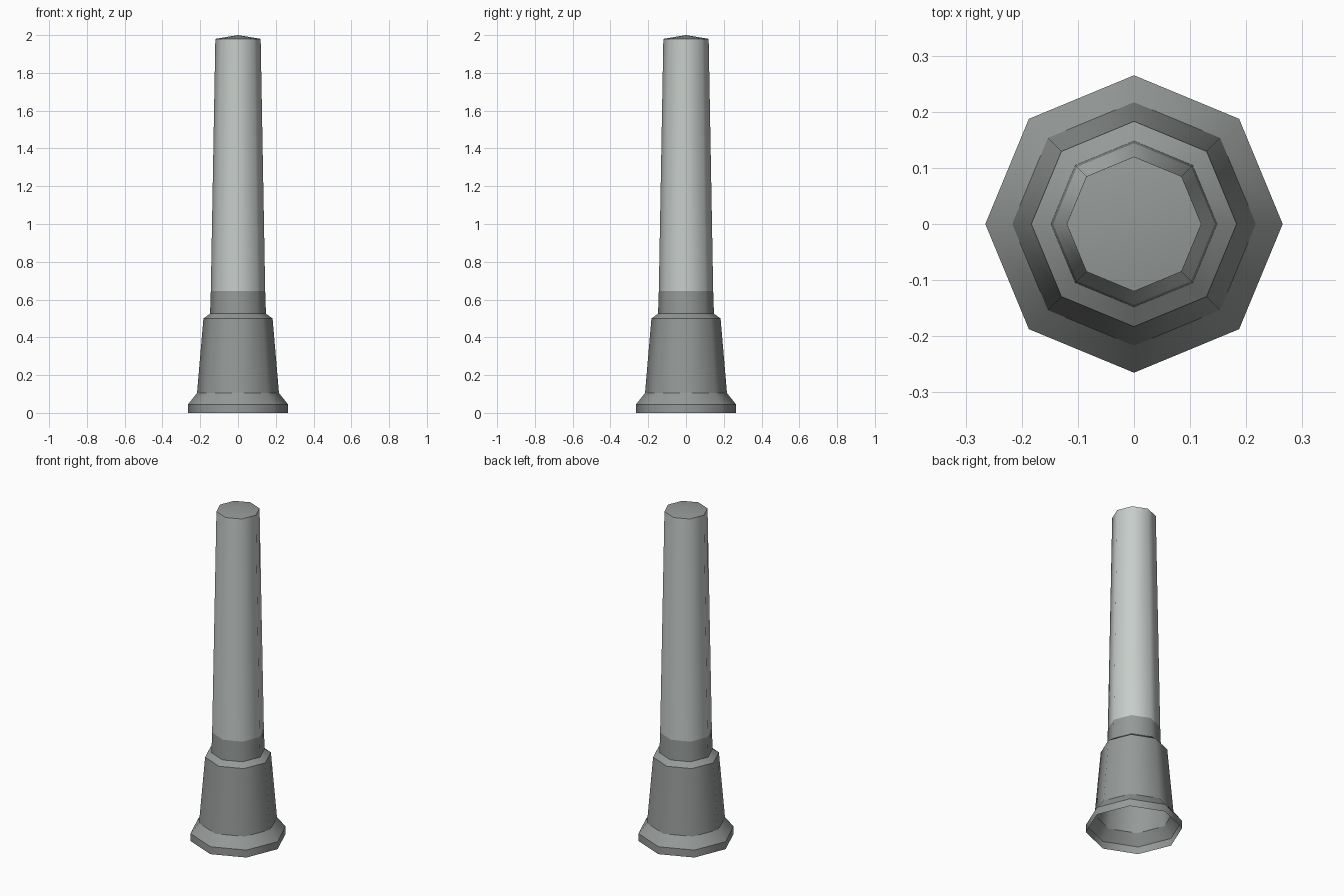
import bpy, bmesh
from math import cos, sin, tau

SIDES = 8

cube = bpy.data.objects.get("Cube")
if cube:
    bpy.data.objects.remove(cube, do_unlink=True)


def make_material(name, rgb):
    mat = bpy.data.materials.new(name)
    mat.use_nodes = True
    mat.diffuse_color = (*rgb, 1)
    mat.node_tree.nodes["Principled BSDF"].inputs["Base Color"].default_value = (*rgb, 1)
    return mat


def lathe(name, profile, mat):
    """Turn a (radius, height) profile into an open eight-sided shell."""
    bm = bmesh.new()
    rings = []
    for r, z in profile:
        if r == 0:
            rings.append([bm.verts.new((0, 0, z))] * SIDES)
        else:
            rings.append([bm.verts.new((r * cos(tau * i / SIDES), r * sin(tau * i / SIDES), z))
                          for i in range(SIDES)])
    for low, high in zip(rings, rings[1:]):
        for i in range(SIDES):
            j = (i + 1) % SIDES
            corners = [low[i], low[j], high[j], high[i]]
            face = bm.faces.new(list(dict.fromkeys(corners)))
            face.smooth = True
    # Rounded around the axis, crisp between the stacked rings
    for edge in bm.edges:
        a, b = edge.verts
        edge.smooth = abs(a.co.z - b.co.z) > 1e-5
    mesh = bpy.data.meshes.new(name)
    bm.to_mesh(mesh)
    bm.free()
    mesh.materials.append(mat)
    obj = bpy.data.objects.new(name, mesh)
    bpy.context.collection.objects.link(obj)
    return obj


dark = make_material("dark grey", (0.30, 0.32, 0.31))
light = make_material("light grey", (0.57, 0.61, 0.59))

# Flared foot, tapered socket and collar, open underneath
lathe("base", [(0.265, 0), (0.265, 0.045), (0.217, 0.105), (0.183, 0.50),
               (0.148, 0.525), (0.144, 0.645)], dark)
# Long tapered shaft
lathe("shaft", [(0.144, 0.645), (0.12, 1.98)], light)
# Shallow pointed cap
lathe("cap", [(0.12, 1.98), (0, 2.0)], dark)
